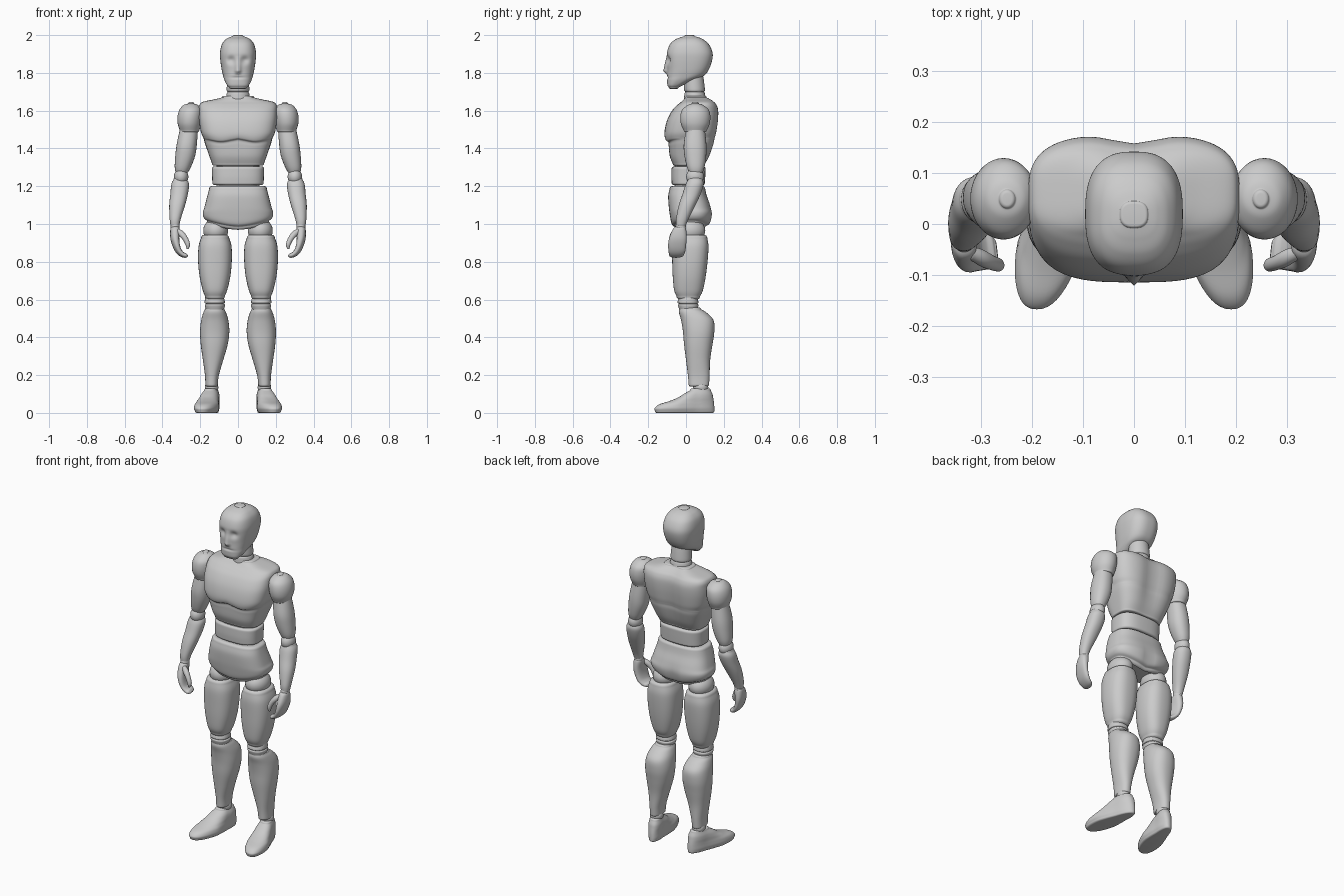
import bpy, bmesh
from math import sin, cos, pi, exp
from mathutils import Vector


def catmull(rows, steps):
    """Smoothly interpolate a list of equal-length tuples."""
    rows = [Vector(r) for r in rows]
    out = []
    for i in range(len(rows) - 1):
        a, b, c, d = rows[max(i - 1, 0)], rows[i], rows[i + 1], rows[min(i + 2, len(rows) - 1)]
        for s in range(steps):
            t = s / steps
            out.append(0.5 * (2 * b + (c - a) * t + (2 * a - 5 * b + 4 * c - d) * t * t
                              + (3 * b - a - 3 * c + d) * t ** 3))
    return out + [rows[-1]]


def skin(name, loops, mirror):
    bm = bmesh.new()
    rings = [[bm.verts.new(p) for p in loop] for loop in loops]
    n = len(rings[0])
    for a, b in zip(rings, rings[1:]):
        for i in range(n):
            bm.faces.new((a[i], a[(i + 1) % n], b[(i + 1) % n], b[i]))
    bm.faces.new(rings[0])
    bm.faces.new(rings[-1])
    bmesh.ops.recalc_face_normals(bm, faces=bm.faces)
    for f in bm.faces:
        f.smooth = True
    mesh = bpy.data.meshes.new(name)
    bm.to_mesh(mesh)
    bm.free()
    ob = bpy.data.objects.new(name, mesh)
    bpy.context.collection.objects.link(ob)
    if mirror:
        ob.modifiers.new("Mirror", 'MIRROR').use_mirror_merge = False
    return ob


def power(v, p):
    return (1 if v >= 0 else -1) * abs(v) ** (2 / p)


def loft(name, rows, p=2.0, r=0.01, mirror=False, deform=None, n=40, steps=5):
    """Stack of superellipses (z, x0, x1, y_front, y_back) with rounded ends."""
    body = [list(v) for v in catmull(rows, steps)]

    def cap(row, sign):
        z, x0, x1, y0, y1 = row
        out = []
        for k in range(1, 6):
            a = k * pi / 10
            d = r * (1 - cos(a))
            out.append([z + sign * r * sin(a), x0 + d, x1 - d, y0 + d, y1 - d])
        return out
    body = cap(body[0], -1)[::-1] + body + cap(body[-1], 1)
    loops = []
    for z, x0, x1, y0, y1 in body:
        loop = []
        for i in range(n):
            a = 2 * pi * i / n
            v = Vector(((x0 + x1) / 2 + (x1 - x0) / 2 * power(cos(a), p),
                        (y0 + y1) / 2 + (y1 - y0) / 2 * power(sin(a), p), z))
            loop.append(deform(v) if deform else v)
        loops.append(loop)
    return skin(name, loops, mirror)


def sym(rows):
    return [(z, -w, w, a, b) for z, w, a, b in rows]


def strap(name, rows, side, p=2.4, n=24):
    """Mirrored tube along a path of (x, y, z, half_thickness, half_width)."""
    rows = catmull(rows, 6)
    side = Vector(side).normalized()
    loops = []
    for i, row in enumerate(rows):
        a, b = rows[max(i - 1, 0)], rows[min(i + 1, len(rows) - 1)]
        tangent = (Vector(b[:3]) - Vector(a[:3])).normalized()
        thick = tangent.cross(side).normalized()
        loops.append([Vector(row[:3]) + thick * row[3] * power(cos(2 * pi * k / n), p)
                      + side * row[4] * power(sin(2 * pi * k / n), p) for k in range(n)])
    return skin(name, loops, True)


def ball(name, c, r):
    """Mirrored ellipsoid."""
    loops = []
    for j in range(1, 20):
        a = pi * j / 20
        loops.append([Vector((c[0] + r[0] * sin(a) * cos(2 * pi * i / 32),
                              c[1] + r[1] * sin(a) * sin(2 * pi * i / 32),
                              c[2] - r[2] * cos(a))) for i in range(32)])
    return skin(name, loops, True)


def bump(d, w):
    return exp(-(d / w) ** 2)


# Head with nose, eye sockets and mouth
def face(v):
    if v.y < 0:
        z, x = v.z, v.x
        ramp = min(max((1.89 - z) / 0.08, 0), 1) if z > 1.81 else max(0, 1 - (1.81 - z) / 0.02)
        dy = -0.022 * bump(x, 0.014) * ramp
        dy += 0.014 * bump(abs(x) - 0.036, 0.022) * bump(z - 1.868, 0.02)
        dy += 0.005 * bump(x, 0.035) * bump(z - 1.775, 0.007)
        v.y += dy
    return v


loft("head", sym([(1.722, .045, -.09, -.04), (1.735, .058, -.098, -.015), (1.76, .071, -.1, .04),
                  (1.785, .079, -.1, .095), (1.82, .087, -.099, .122), (1.87, .094, -.102, .139),
                  (1.91, .095, -.1, .14), (1.95, .086, -.086, .122), (1.975, .068, -.06, .095),
                  (1.988, .047, -.03, .068), (1.994, .028, -.008, .045)]),
     p=2.6, r=.006, deform=face, n=96, steps=9)

# Neck
loft("neck", sym([(1.65, .066, -.012, .108), (1.69, .06, -.008, .1), (1.7, .056, -.004, .096),
                  (1.71, .06, -.01, .1), (1.75, .058, -.012, .096), (1.79, .055, -.01, .09)]))


# Chest with pectoral step and spine groove
def chest_shape(v):
    if v.y > 0.05:
        v.y -= 0.018 * bump(v.x, 0.06) * min(1, (v.z - 1.25) / .2)
    elif v.y < -0.02:
        v.z -= 0.018 * bump(abs(v.x) - .09, .07) * bump(v.z - 1.45, .04)
    return v


loft("chest", sym([(1.318, .137, -.07, .105), (1.36, .152, -.086, .128), (1.42, .173, -.092, .15),
                   (1.448, .181, -.094, .156), (1.46, .185, -.109, .159), (1.49, .197, -.114, .166),
                   (1.55, .206, -.1, .174), (1.6, .207, -.074, .175), (1.63, .204, -.046, .166),
                   (1.647, .185, -.025, .152), (1.66, .125, -.012, .137), (1.67, .085, -.003, .122)]),
     p=3.2, r=.008, deform=chest_shape, n=72, steps=6)

# Waist block and its inner core
loft("waist", sym([(1.218, .136, -.076, .1), (1.25, .137, -.078, .102), (1.292, .139, -.077, .104)]),
     p=2.8, r=.012)
loft("waist_core", sym([(1.16, .115, -.06, .085), (1.35, .115, -.06, .085)]), p=2.6)


# Pelvis, lower in the middle
def hips(v):
    if v.z < 1.08:
        v.z += 0.04 * (abs(v.x) / .19) ** 1.5 * min(1, (1.08 - v.z) / .08)
    if v.y > .05:
        v.y -= .012 * bump(v.x, .03) * bump(v.z - 1.02, .06)
    return v


loft("pelvis", sym([(.985, .165, -.06, .105), (1.0, .183, -.076, .128), (1.05, .186, -.086, .139),
                    (1.1, .175, -.092, .128), (1.15, .162, -.094, .11), (1.185, .153, -.087, .102)]),
     p=2.8, r=.016, deform=hips, n=56)

# Shoulders and arms
loft("shoulder", [(1.495, .205, .308, -.012, .11), (1.53, .196, .319, -.027, .125),
                  (1.57, .19, .32, -.03, .129), (1.605, .192, .31, -.02, .12),
                  (1.63, .212, .288, .01, .09), (1.637, .232, .265, .03, .068)], r=.008, mirror=True)
loft("upper_arm", [(1.265, .27, .328, .02, .085), (1.3, .25, .335, .005, .098),
                   (1.36, .227, .332, -.008, .107), (1.42, .218, .325, -.012, .108),
                   (1.5, .212, .308, 0, .1)], p=2.2, mirror=True)
ball("elbow", (.301, .048, 1.25), (.038, .047, .045))
loft("forearm", [(.995, .31, .358, -.052, .0), (1.03, .302, .362, -.052, .015),
                 (1.1, .28, .364, -.038, .05), (1.16, .265, .358, -.018, .078),
                 (1.21, .259, .353, -.002, .093), (1.235, .27, .342, .01, .088)], p=2.2, mirror=True)
ball("wrist", (.333, -.028, .985), (.024, .027, .028))

# Hands: curled mitten and thumb
strap("hand", [(.333, -.03, .988, .014, .02), (.333, -.034, .975, .024, .034), (.335, -.042, .93, .023, .046),
               (.328, -.047, .89, .019, .048), (.315, -.048, .858, .016, .045),
               (.296, -.05, .839, .014, .04), (.277, -.053, .833, .012, .033), (.268, -.054, .833, .006, .02)],
      (.12, 1, 0))
strap("thumb", [(.325, -.055, .968, .012, .014), (.3, -.066, .948, .016, .018), (.278, -.076, .92, .014, .015),
                (.266, -.08, .89, .012, .013), (.268, -.081, .868, .005, .006)], (.3, 1, 0), p=2)

# Legs
ball("hip_joint", (.118, .022, .965), (.066, .08, .065))
loft("thigh", [(.618, .07, .175, -.05, .075), (.65, .057, .187, -.063, .09), (.72, .041, .203, -.07, .104),
               (.8, .033, .211, -.073, .114), (.88, .034, .209, -.074, .119),
               (.925, .046, .196, -.067, .113)], p=2.5, r=.018, mirror=True)
loft("knee", [(.545, .076, .17, -.035, .06), (.57, .069, .176, -.043, .066), (.578, .076, .17, -.038, .06),
              (.586, .069, .177, -.045, .066), (.63, .08, .17, -.03, .055)], p=2.3, mirror=True)
loft("shin", [(.15, .107, .173, .014, .122), (.2, .101, .175, .01, .125), (.28, .078, .186, 0, .128),
              (.36, .055, .197, -.01, .14), (.43, .046, .201, -.016, .15), (.49, .051, .195, -.026, .146),
              (.53, .063, .184, -.037, .11), (.548, .072, .175, -.036, .08)], p=2.3, r=.01, mirror=True)
ball("ankle", (.14, .078, .135), (.036, .04, .034))


# Feet, turned outward and wider at the toes
def splay(v):
    k = 1 + (0.9 * max(0, min(.1, .06 - v.y)) / .1) * .4
    v.x = .157 - .2 * v.y + v.x * k
    return v


loft("foot", [(.01, -.044, .044, -.164, .15), (.025, -.048, .048, -.166, .15), (.045, -.047, .047, -.142, .149),
              (.062, -.045, .045, -.09, .147), (.08, -.044, .044, -.045, .144),
              (.1, -.041, .041, -.012, .14), (.12, -.034, .034, .022, .131)],
     p=2.3, r=.01, mirror=True, deform=splay, n=48)
